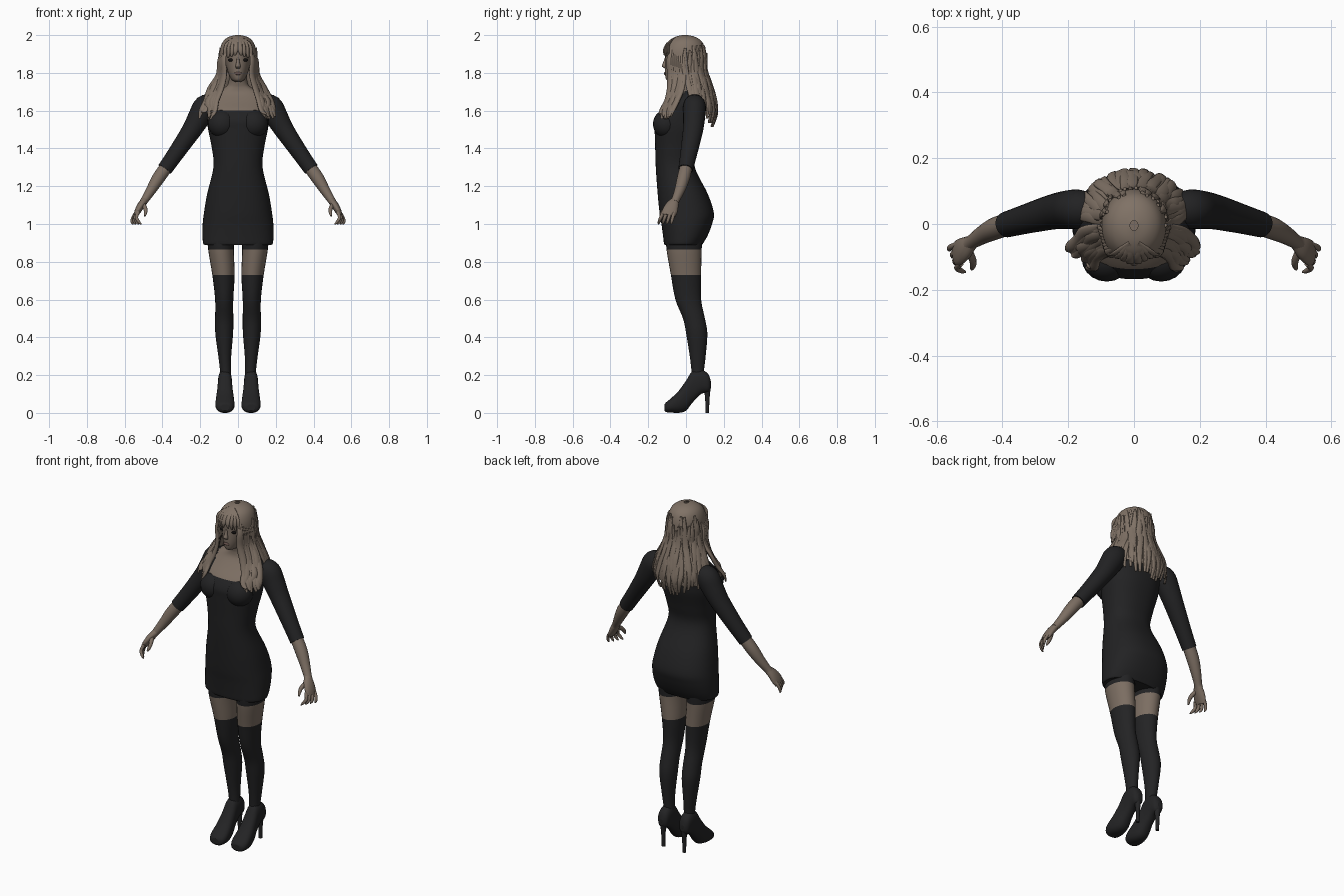
import bpy, bmesh, math, random
from mathutils import Vector
random.seed(4)

def material(name, col):
    m = bpy.data.materials.new(name)
    m.diffuse_color = (*col, 1)
    return m

SKIN = material("skin", (0.20, 0.155, 0.122))
HAIR = material("hair", (0.215, 0.168, 0.132))
DRESS = material("dress black", (0.016, 0.016, 0.017))
STOCKING = material("stocking black", (0.017, 0.017, 0.018))
EYE = material("eye black", (0.006, 0.005, 0.005))
LIP = material("lip", (0.15, 0.095, 0.08))
X, Y, Z = Vector((1, 0, 0)), Vector((0, 1, 0)), Vector((0, 0, 1))

def smooth_rows(rows, k):
    """Catmull-Rom resampling of rows of numbers."""
    out, n = [], len(rows)
    for i in range(n - 1):
        a, b, c, d = rows[max(i - 1, 0)], rows[i], rows[i + 1], rows[min(i + 2, n - 1)]
        for j in range(k):
            t = j / k
            out.append([0.5 * (2 * q + (r - p) * t + (2 * p - 5 * q + 4 * r - s) * t * t
                        + (3 * q - p - 3 * r + s) * t ** 3) for p, q, r, s in zip(a, b, c, d)])
    return out + [list(rows[-1])]

def finish(name, bm, mats, rule=None, mirror=False):
    bmesh.ops.recalc_face_normals(bm, faces=bm.faces)
    for f in bm.faces:
        f.smooth = len(f.verts) <= 4
        if rule:
            f.material_index = rule(f.calc_center_median())
    me = bpy.data.meshes.new(name)
    bm.to_mesh(me)
    bm.free()
    ob = bpy.data.objects.new(name, me)
    bpy.context.collection.objects.link(ob)
    for m in mats:
        me.materials.append(m)
    if mirror:
        ob.modifiers.new("mirror", "MIRROR")
    return ob

def add_tube(bm, rows, n=16, k=4, axis=None, ref=Y, p=2.0):
    """Loft rows (x, y, z, radius along ref, other radius); axis fixes the ring plane."""
    rows = smooth_rows(rows, k)
    pts = [Vector(r[:3]) for r in rows]
    rings = []
    for i, r in enumerate(rows):
        t = axis or (pts[min(i + 1, len(pts) - 1)] - pts[max(i - 1, 0)]).normalized()
        u = (ref - t * ref.dot(t)).normalized()
        v = t.cross(u)
        ring = []
        for j in range(n):
            a = 2 * math.pi * j / n
            c, s = math.cos(a), math.sin(a)
            c, s = (math.copysign(abs(q) ** (2 / p), q) for q in (c, s))
            ring.append(bm.verts.new(pts[i] + u * c * max(r[3], .001) + v * s * max(r[4], .001)))
        rings.append(ring)
    for a, b in zip(rings, rings[1:]):
        for j in range(n):
            bm.faces.new((a[j], a[(j + 1) % n], b[(j + 1) % n], b[j]))
    bm.faces.new(rings[0])
    bm.faces.new(rings[-1])

def tube(name, rows, mats, rule=None, mirror=False, **kw):
    bm = bmesh.new()
    add_tube(bm, rows, **kw)
    return finish(name, bm, mats, rule, mirror)

def levels(rows):
    """(z, front y, back y, half width) to loft rows."""
    return [(0, (f + b) / 2, z, (b - f) / 2, w) for z, f, b, w in rows]

def blob(name, loc, size, mat, mirror=False):
    bm = bmesh.new()
    bmesh.ops.create_uvsphere(bm, u_segments=20, v_segments=12, radius=1)
    for v in bm.verts:
        v.co = Vector(loc) + Vector(a * b for a, b in zip(v.co, size))
    return finish(name, bm, [mat], mirror=mirror)

# Torso: dress with bare neckline and neck
def torso_rule(c):
    return int(c.z > 1.70 or (c.z > 1.6 and abs(c.x) < .112 and c.y < .03))

tube("dress_torso", levels([
    (.89, -.113, .085, .178), (.90, -.117, .092, .185), (.94, -.122, .115, .188),
    (1.0, -.13, .138, .187), (1.06, -.14, .147, .18), (1.16, -.15, .115, .163),
    (1.3, -.16, .047, .13), (1.4, -.163, .06, .138), (1.5, -.166, .088, .158),
    (1.55, -.165, .095, .163), (1.6, -.137, .1, .165), (1.65, -.085, .1, .166),
    (1.69, -.05, .09, .14), (1.72, -.042, .07, .075), (1.745, -.045, .055, .052),
    (1.79, -.055, .05, .048), (1.84, -.055, .05, .048)]),
    [DRESS, SKIN], torso_rule, n=48, k=5, axis=Z, p=2.3)
blob("dress_bust", (.083, -.105, 1.53), (.076, .07, .075), DRESS, True)

# Legs: shorts hem, bare thigh, stocking
tube("leg", [(.09, -.01, .95, .098, .073), (.09, -.01, .865, .093, .068),
             (.077, 0, .73, .08, .059), (.073, .012, .6, .068, .048),
             (.073, .042, .5, .058, .048), (.073, .057, .42, .056, .047),
             (.07, .062, .3, .042, .034), (.066, .062, .22, .033, .029),
             (.066, .062, .17, .033, .029)],
     [DRESS, SKIN, STOCKING], lambda c: 0 if c.z > .865 else 1 if c.z > .73 else 2,
     True, n=24, axis=Z)

# High heeled shoes: (y, bottom z, top z, half width)
shoe = [(.132, .13, .165, .012), (.118, .11, .205, .03), (.08, .1, .23, .036),
        (.035, .055, .222, .038), (0, .012, .17, .043), (-.04, 0, .115, .049),
        (-.08, .002, .077, .05), (-.105, .004, .056, .04), (-.114, .012, .045, .022)]
tube("shoe", [(.069, y, (a + b) / 2, (b - a) / 2, w) for y, a, b, w in shoe],
     [STOCKING], mirror=True, n=24, axis=Y, ref=Z, p=2.4)
tube("shoe_heel", [(.068, .108, .15, .025, .025), (.068, .113, .09, .013, .013),
                   (.068, .112, 0, .009, .01)], [STOCKING], mirror=True, axis=Z)

# Arms
tube("sleeve", [(.125, .045, 1.64, .048, .045), (.17, .045, 1.622, .06, .064),
                (.205, .043, 1.565, .058, .06), (.24, .038, 1.505, .054, .053),
                (.28, .028, 1.445, .05, .048), (.335, .013, 1.365, .044, .043),
                (.388, -.002, 1.29, .039, .04)], [DRESS], mirror=True, n=24)
tube("forearm", [(.37, .004, 1.315, .033, .034), (.42, -.013, 1.245, .034, .034),
                 (.46, -.033, 1.18, .028, .027), (.492, -.054, 1.13, .022, .021),
                 (.502, -.06, 1.115, .024, .02)], [SKIN], mirror=True, n=20)
bm = bmesh.new()
add_tube(bm, [(.49, -.053, 1.13, .02, .018), (.512, -.072, 1.1, .034, .02),
              (.53, -.085, 1.07, .04, .017), (.542, -.092, 1.045, .036, .012)], n=16)
for i in range(4):  # fingers, back to front
    add_tube(bm, [(.536 - .003 * i, -.062 - .019 * i, 1.065, .010, .010),
                  (.556 - .006 * i, -.07 - .021 * i, 1.035, .009, .009),
                  (.561 - .012 * i, -.076 - .022 * i, 1.012, .008, .008),
                  (.557 - .015 * i, -.08 - .022 * i, .998, .003, .003)], n=10, k=3)
add_tube(bm, [(.505, -.075, 1.11, .013, .013), (.49, -.11, 1.08, .011, .011),
              (.49, -.128, 1.058, .009, .009), (.494, -.138, 1.042, .004, .004)], n=10, k=3)
finish("hand", bm, [SKIN], mirror=True)

# Head and face
tube("head", levels([(1.753, -.085, -.03, .015), (1.762, -.103, .02, .032),
                     (1.785, -.11, .05, .046), (1.82, -.112, .07, .058),
                     (1.87, -.11, .085, .068), (1.92, -.108, .09, .072),
                     (1.96, -.085, .07, .06), (1.975, -.04, .03, .03)]),
     [SKIN], n=32, axis=Z)
tube("nose", [(0, -.107, 1.88, .005, .006), (0, -.112, 1.855, .009, .009),
              (0, -.115, 1.836, .013, .014), (0, -.108, 1.824, .006, .010)],
     [SKIN], n=12, axis=Z)
blob("lips", (0, -.111, 1.797), (.02, .006, .008), LIP)
blob("eye", (.034, -.093, 1.868), (.019, .008, .009), EYE, True)
blob("ear_side", (.07, -.01, 1.86), (.01, .02, .03), SKIN, True)

# Hair shell, open around the face
shell = smooth_rows([(2.0, -.02, .01, .012), (1.99, -.058, .05, .05), (1.965, -.095, .085, .08),
                     (1.92, -.117, .103, .096), (1.86, -.117, .108, .1), (1.8, -.11, .112, .106),
                     (1.72, -.11, .138, .138), (1.65, -.11, .158, .163), (1.58, -.1, .158, .16),
                     (1.5, -.1, .135, .125)], 4)
bm = bmesh.new()
add_tube(bm, levels(shell), n=48, k=1, axis=Z)
def face_opening(c):
    if c.z > 1.915:
        return False
    if c.z > 1.78:
        return c.y < -.06 - .02 * (c.z > 1.88)
    return c.y < .035 or c.z < 1.535 + .5 * abs(c.x)
bmesh.ops.delete(bm, geom=[f for f in bm.faces if face_opening(f.calc_center_median())
                           or len(f.verts) > 4], context="FACES")
finish("hair_shell", bm, [HAIR])

# Hair locks lying on the shell; angle 0 is straight back
def shell_point(a, z, lift):
    r = min(shell, key=lambda q: abs(q[0] - z))
    return (math.sin(a) * (r[3] + lift), (r[1] + r[2]) / 2 + math.cos(a) * ((r[2] - r[1]) / 2 + lift), r[0])

bm = bmesh.new()
for i in range(26):
    a = -1.5 + 3.0 * i / 25 + random.uniform(-.05, .05)
    end = 1.51 + .05 * abs(a) + random.uniform(-.01, .04)
    top = random.uniform(1.88, 1.96)
    rows = []
    for j in range(7):
        t = j / 6
        p = shell_point(a + .05 * math.sin(5 * t + i), top + (end - top) * t, random.uniform(-.002, .006))
        rows.append((*p, .018 * (1 - .6 * t ** 4) * min(1, .3 + 3 * t), .005))
    add_tube(bm, rows, n=8, k=3, ref=Vector((math.cos(a), -math.sin(a), 0)))
finish("hair_back_locks", bm, [HAIR])

# Wavy locks falling in front of the shoulders
bm = bmesh.new()
for s in (1, -1):
    for i in range(8):
        t = i / 7
        w = random.uniform(-.008, .008)
        end = 1.56 + random.uniform(-.01, .04)
        add_tube(bm, [(s * .06, -.075 + .05 * t, 1.94, .01, .006),
                      (s * (.077 + .018 * t), -.09 + .07 * t, 1.87, .018, .008),
                      (s * (.074 + .028 * t), -.085 + .07 * t, 1.79, .02, .01),
                      (s * (.09 + .05 * t + w), -.085 + .06 * t, 1.715, .022, .011),
                      (s * (.118 + .058 * t - w), -.1 + .05 * t, 1.65, .02, .012),
                      (s * (.122 + .065 * t + w), -.128 + .055 * t, 1.6, .018, .009),
                      (s * (.14 + .05 * t + 2 * w), -.135 + .055 * t, end, .006, .004)],
                 n=8, k=4, ref=Vector((.7 * s, .7, 0)))
    # Fringe swept to each side
    for i in range(4):
        x = .012 + .018 * i
        add_tube(bm, [(s * .01, -.06, 1.985, .012, .004),
                      (s * x * .8, -.1 + .004 * i, 1.955, .014, .005),
                      (s * x, -.117 + .008 * i, 1.92, .013, .005),
                      (s * (x + .006), -.114 + .009 * i, 1.893 - .006 * i, .005, .003)],
                 n=8, k=3, ref=X)
finish("hair_front_locks", bm, [HAIR])
